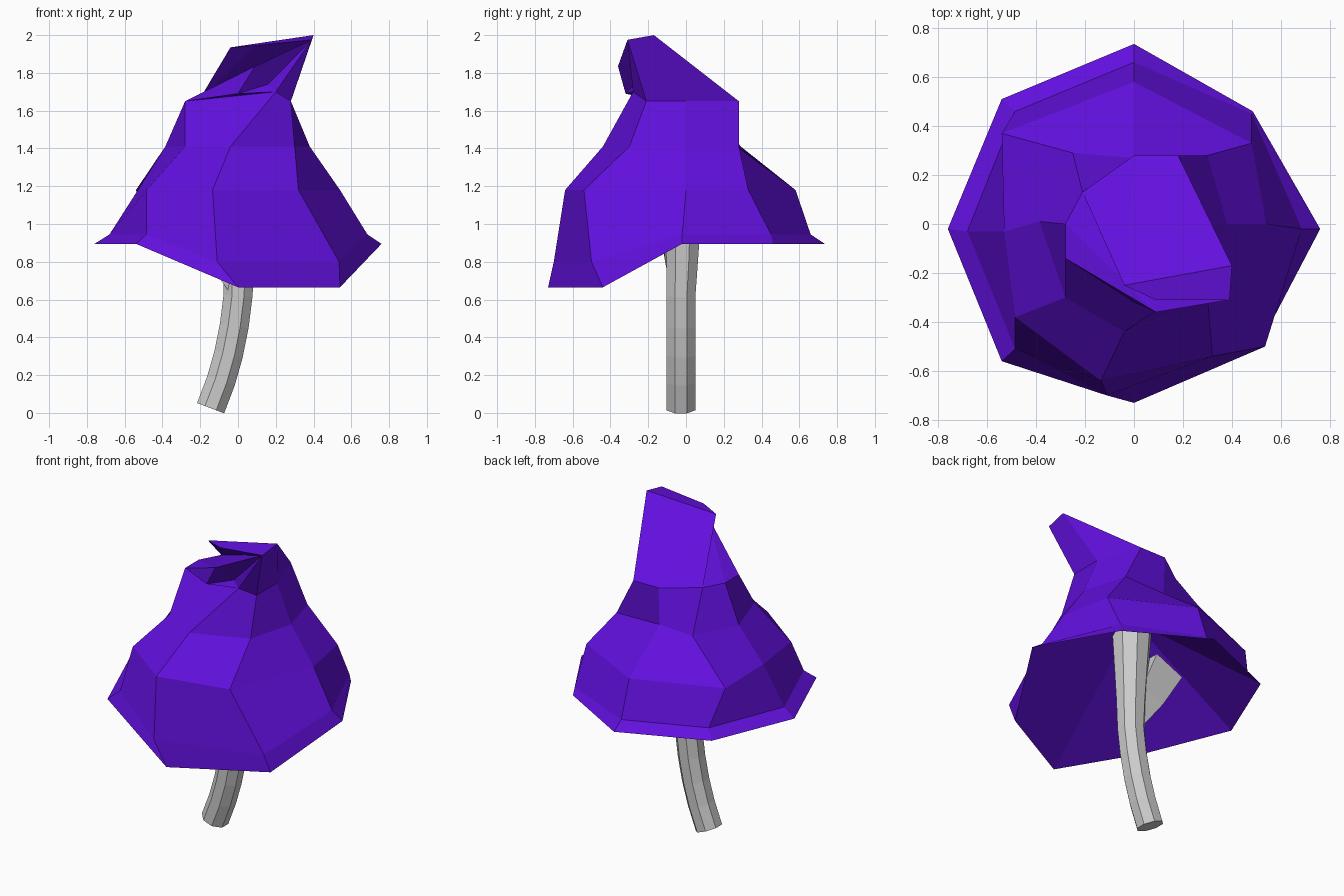
import bpy, bmesh, math
from mathutils import Vector

if "Cube" in bpy.data.objects:
    bpy.data.objects.remove(bpy.data.objects["Cube"])


def make_object(name, bm, color=None):
    bmesh.ops.recalc_face_normals(bm, faces=bm.faces)
    me = bpy.data.meshes.new(name)
    bm.to_mesh(me)
    bm.free()
    ob = bpy.data.objects.new(name, me)
    bpy.context.collection.objects.link(ob)
    if color:
        mat = bpy.data.materials.new(name + "_color")
        mat.diffuse_color = color
        mat.use_nodes = True
        mat.node_tree.nodes["Principled BSDF"].inputs["Base Color"].default_value = mat.diffuse_color
        me.materials.append(mat)
    return ob


def bridge(bm, a, b):
    n = len(a)
    for i in range(n):
        j = (i + 1) % n
        bm.faces.new((a[i], a[j], b[j], b[i]))


def tube(name, path, radii, sides=8):
    """Closed tube whose rings stand square to a path in the xz plane."""
    bm = bmesh.new()
    pts = [Vector(p) for p in path]
    rings = []
    for i, (p, r) in enumerate(zip(pts, radii)):
        t = (pts[min(i + 1, len(pts) - 1)] - pts[max(i - 1, 0)]).normalized()
        u = Vector((0, 1, 0))
        v = u.cross(t).normalized()
        ring = []
        for k in range(sides):
            a = 2 * math.pi * (k + 0.5) / sides
            ring.append(bm.verts.new(p + r * (math.cos(a) * v + math.sin(a) * u)))
        rings.append(ring)
    for a, b in zip(rings, rings[1:]):
        bridge(bm, a, b)
    bm.faces.new(rings[0])
    bm.faces.new(rings[-1])
    return make_object(name, bm)


# Bent stem and the side shoot that runs up into the cap
tube("stem",
     [(-0.145, -0.027, 0.025), (-0.09, -0.027, 0.17), (-0.05, -0.027, 0.31),
      (-0.02, -0.027, 0.46), (0, -0.027, 0.62), (0.005, -0.02, 0.8), (0.005, -0.015, 1.28)],
     [0.083, 0.083, 0.083, 0.083, 0.083, 0.09, 0.12])
tube("side_shoot",
     [(0.0, -0.03, 0.66), (-0.1, -0.03, 0.86), (-0.2, -0.02, 1.08)],
     [0.07, 0.12, 0.15], 4)

# Cap rings, each ordered front, front right, right, ... front left
cap_rings = [
    ([0.665, 0.665] + [0.895] * 6,
     [(0, -0.73), (0.54, -0.44), (0.76, -0.02), (0.485, 0.46),
      (0, 0.735), (-0.54, 0.51), (-0.76, -0.02), (-0.54, -0.56)]),
    ([0.8, 0.8] + [0.945] * 6,
     [(-0.11, -0.70), (0.535, -0.5), (0.685, -0.02), (0.48, 0.45),
      (0, 0.66), (-0.485, 0.46), (-0.68, -0.03), (-0.485, -0.51)]),
    ([1.18] * 8,
     [(-0.135, -0.64), (0.32, -0.54), (0.54, 0), (0.48, 0.33),
      (0, 0.58), (-0.54, 0.37), (-0.53, -0.03), (-0.485, -0.38)]),
    ([1.41] * 8,
     [(-0.04, -0.44), (0.3, -0.3), (0.38, 0), (0.3, 0.28),
      (0, 0.27), (-0.25, 0.29), (-0.385, 0.01), (-0.28, -0.3)]),
    ([1.7] + [1.65] * 7,
     [(0.2, -0.28), (0.28, -0.21), (0.28, 0), (0.18, 0.28),
      (0, 0.28), (-0.21, 0.13), (-0.28, 0), (-0.28, -0.14)]),
]
bm = bmesh.new()
rings = [[bm.verts.new((x, y, z)) for (x, y), z in zip(xy, zs)] for zs, xy in cap_rings]
for a, b in zip(rings, rings[1:]):
    bridge(bm, a, b)

# Deep hollow underside
hub = bm.verts.new((0, 0, 1.34))
for i in range(8):
    bm.faces.new((rings[0][i], hub, rings[0][(i + 1) % 8]))

# Folded tip: a flap hanging over a creased pocket
F, FR, R, BR, B, BL, L, FL = rings[-1]
TL, TR, TC, TE, TD, N, M = [bm.verts.new(p) for p in (
    (-0.04, -0.25, 1.935), (0.4, -0.17, 2.0), (0.39, -0.31, 1.975),
    (0.09, -0.31, 1.945), (0.09, -0.36, 1.835), (0.16, -0.27, 1.74), (0, -0.32, 1.69))]
for f in ((TL, BL, B), (TL, B, BR, TR), (TR, BR, R), (TR, R, FR), (TR, FR, TC),
          (TC, FR, F), (TC, F, N), (TC, N, TD), (TD, N, M), (TD, M, FL),
          (N, F, M), (M, F, FL),
          (TL, TR, TC, TE), (BL, TL, TE), (BL, TE, TC), (BL, TC, TD),
          (BL, TD, L), (L, TD, FL)):
    bm.faces.new(f)
make_object("cap", bm, (0.12, 0.005, 0.72, 1))
